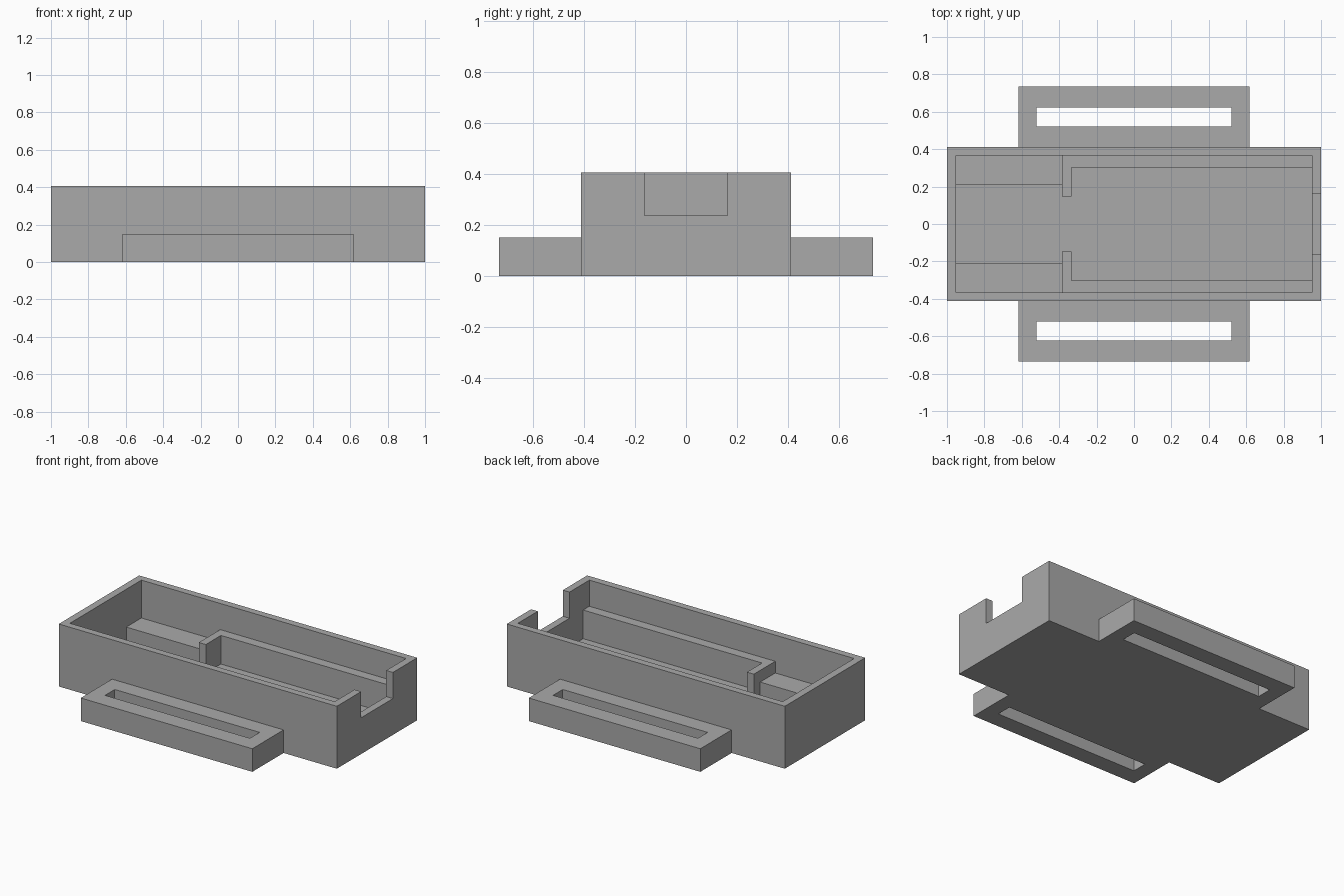
import bpy
import bmesh

old = bpy.data.objects.get("Cube")
if old:
    bpy.data.objects.remove(old, do_unlink=True)

# One plain grey for the whole model
grey = bpy.data.materials.new("plain_grey")
grey.use_nodes = True
grey.diffuse_color = (0.4, 0.4, 0.4, 1)
grey.node_tree.nodes["Principled BSDF"].inputs["Base Color"].default_value = grey.diffuse_color


def box(name, x, y, z):
    """Box from (low, high) ranges on each axis."""
    bm = bmesh.new()
    bmesh.ops.create_cube(bm, size=1)
    for v in bm.verts:
        v.co = [r[0] if c < 0 else r[1] for c, r in zip(v.co, (x, y, z))]
    mesh = bpy.data.meshes.new(name)
    bm.to_mesh(mesh)
    bm.free()
    mesh.materials.append(grey)
    obj = bpy.data.objects.new(name, mesh)
    bpy.context.collection.objects.link(obj)
    return obj


def cut(target, x, y, z):
    """Carve a box out of the target and discard the cutter."""
    cutter = box("cutter", x, y, z)
    cutter.hide_render = True
    mod = target.modifiers.new("cut", "BOOLEAN")
    mod.operation = "DIFFERENCE"
    mod.solver = "EXACT"
    mod.object = cutter
    bpy.context.view_layer.objects.active = target
    bpy.ops.object.modifier_apply(modifier=mod.name)
    mesh = cutter.data
    bpy.data.objects.remove(cutter, do_unlink=True)
    bpy.data.meshes.remove(mesh)


def half(w):
    return (-w, w)


HEIGHT, RAIL, SHELF, FLOOR, ABOVE = 0.406, 0.236, 0.16, 0.05, 0.6
INNER = 0.952                  # inside face of the end walls
HOOK_L, HOOK_R = -0.385, -0.335  # partition hooks between the two bays

# Open tray
tray = box("tray_body", half(1), half(0.413), (0, HEIGHT))
cut(tray, half(INNER), half(0.367), (RAIL, ABOVE))             # upper cavity
cut(tray, (-INNER, HOOK_L), half(0.367), (SHELF, ABOVE))       # bay above the shelves
cut(tray, (-INNER, HOOK_L), half(0.212), (FLOOR, ABOVE))       # channel between shelves
cut(tray, (HOOK_R, INNER), half(0.303), (FLOOR, ABOVE))        # bay between the rails
cut(tray, (HOOK_L - 0.1, HOOK_R + 0.1), half(0.148), (FLOOR, ABOVE))  # gap between hooks
cut(tray, (0.9, 1.1), half(0.163), (RAIL, ABOVE))              # end wall notch

# Slotted strap lugs on both long sides
for name, s in (("front_strap_lug", -1), ("back_strap_lug", 1)):
    lug = box(name, half(0.617), sorted((s * 0.413, s * 0.734)), (0, 0.15))
    cut(lug, half(0.521), sorted((s * 0.522, s * 0.622)), (-0.1, 0.3))
